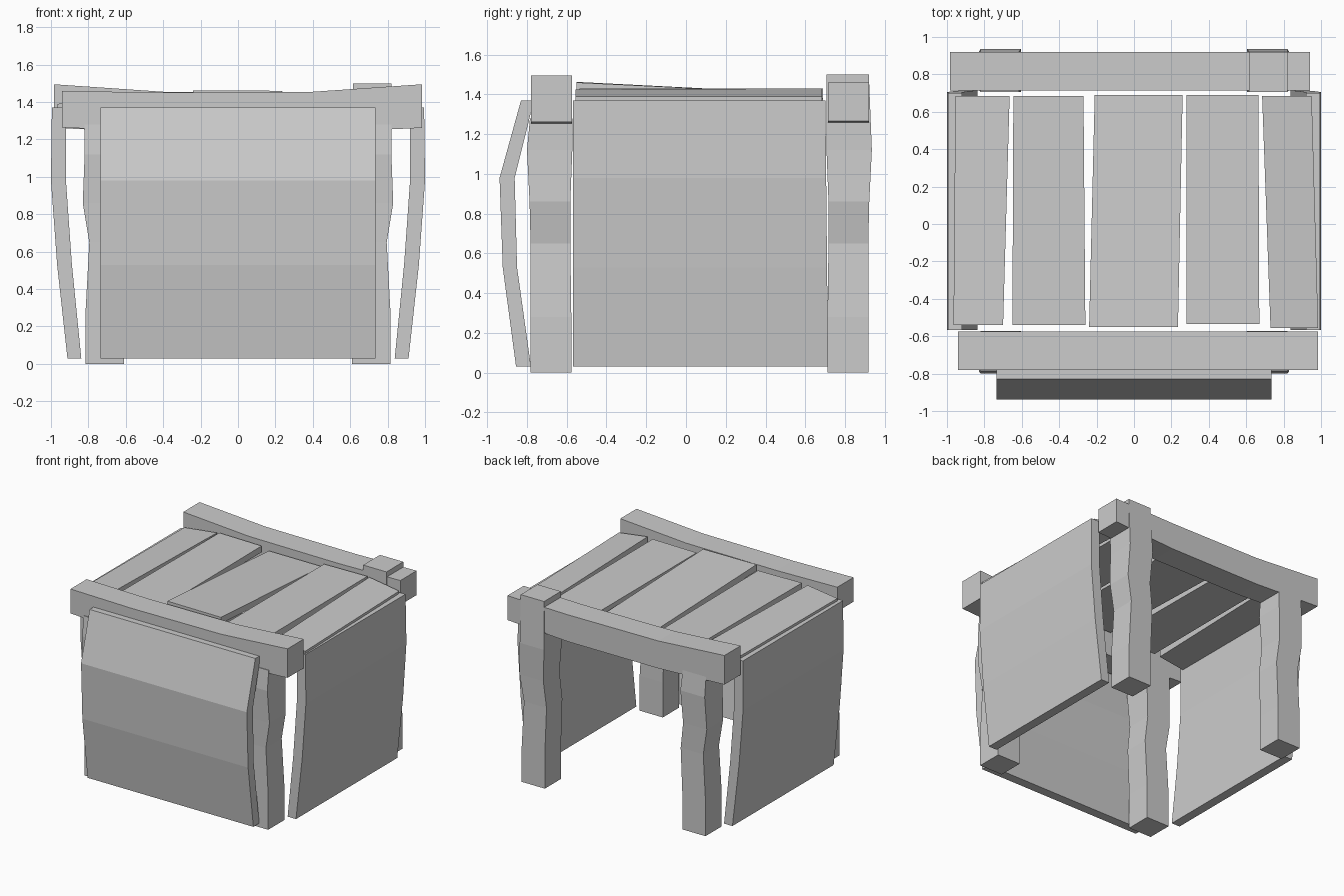
import bpy, bmesh

if "Cube" in bpy.data.objects:
    bpy.data.objects.remove(bpy.data.objects["Cube"])


def loft(name, rings):
    """Skin a list of equal-length vertex rings and cap both ends."""
    bm = bmesh.new()
    rows = [[bm.verts.new(p) for p in ring] for ring in rings]
    n = len(rows[0])
    for a, b in zip(rows, rows[1:]):
        for i in range(n):
            j = (i + 1) % n
            bm.faces.new((a[i], a[j], b[j], b[i]))
    bm.faces.new(rows[0][::-1])
    bm.faces.new(rows[-1])
    bmesh.ops.recalc_face_normals(bm, faces=bm.faces)
    mesh = bpy.data.meshes.new(name)
    bm.to_mesh(mesh)
    bm.free()
    ob = bpy.data.objects.new(name, mesh)
    bpy.context.collection.objects.link(ob)
    return ob


# Legs: crooked square posts, sections are (z, inner x, outer x, inner y, outer y)
def leg(name, sx, sy, cy, top):
    sections = [(0, .61, .815, .57, .775), (.28, .61, .815, .57, .775),
                (.65, .595, .795, .575, .775), (.86, .62, .83, .575, .78),
                (1.12, .605, .82, .565, .793), (top, .615, .822, .565, .778)]
    loft(name, [[(sx * x0, cy + sy * (y0 - .673), z), (sx * x1, cy + sy * (y0 - .673), z),
                 (sx * x1, cy + sy * (y1 - .673), z), (sx * x0, cy + sy * (y1 - .673), z)]
                for z, x0, x1, y0, y1 in sections])


leg("front_left_leg", -1, -1, -.68, 1.28)
leg("front_right_leg", 1, -1, -.68, 1.28)
leg("back_left_leg", -1, 1, .815, 1.28)
leg("back_right_leg", 1, 1, .815, 1.5)      # pokes up through the beam


# Beams: sagging bars, the back one is turned end for end
def beam(name, s, yc):
    sections = [(-.94, 1.265, 1.46), (-.4, 1.235, 1.45), (.4, 1.235, 1.455), (.985, 1.262, 1.495)]
    loft(name, [[(s * x, yc - .103, z0), (s * x, yc + .103, z0),
                 (s * x, yc + .103, z1), (s * x, yc - .103, z1)]
                for x, z0, z1 in sections])


beam("front_beam", 1, -.677)
beam("back_beam", -1, .817)

# Bowed panels: sections are (z, inner, outer)
front_bow = [(.03, .78, .855), (.53, .85, .922), (.98, .862, .938), (1.37, .765, .83)]
side_bow = [(.03, .838, .912), (.53, .888, .967), (.98, .92, 1.0), (1.37, .92, .995)]
loft("front_panel", [[(-.735, -a, z), (.735, -a, z), (.735, -b, z), (-.735, -b, z)]
                     for z, a, b in front_bow])
for name, s in (("left_panel", -1), ("right_panel", 1)):
    loft(name, [[(s * a, -.568, z), (s * b, -.568, z),
                 (s * b, .715 - .01 * z, z), (s * a, .715 - .01 * z, z)]
                for z, a, b in side_bow])


# Top planks: front edge then back edge as (left x, right x, y, left z, right z)
def plank(name, front, back, t=.05):
    loft(name, [[(x0, y, z0 - t), (x1, y, z1 - t), (x1, y, z1), (x0, y, z0)]
                for x0, x1, y, z0, z1 in (front, back)])


plank("top_plank_1", (-.965, -.70, -.54, 1.39, 1.425), (-.955, -.665, .685, 1.39, 1.425))
plank("top_plank_2", (-.65, -.26, -.54, 1.43, 1.425), (-.645, -.27, .685, 1.43, 1.425))
plank("top_plank_3", (-.24, .235, -.552, 1.463, 1.46), (-.21, .26, .69, 1.40, 1.40))
plank("top_plank_4", (.28, .67, -.535, 1.425, 1.43), (.28, .665, .69, 1.425, 1.43))
plank("top_plank_5", (.73, .985, -.557, 1.425, 1.39), (.685, .95, .685, 1.43, 1.39))
